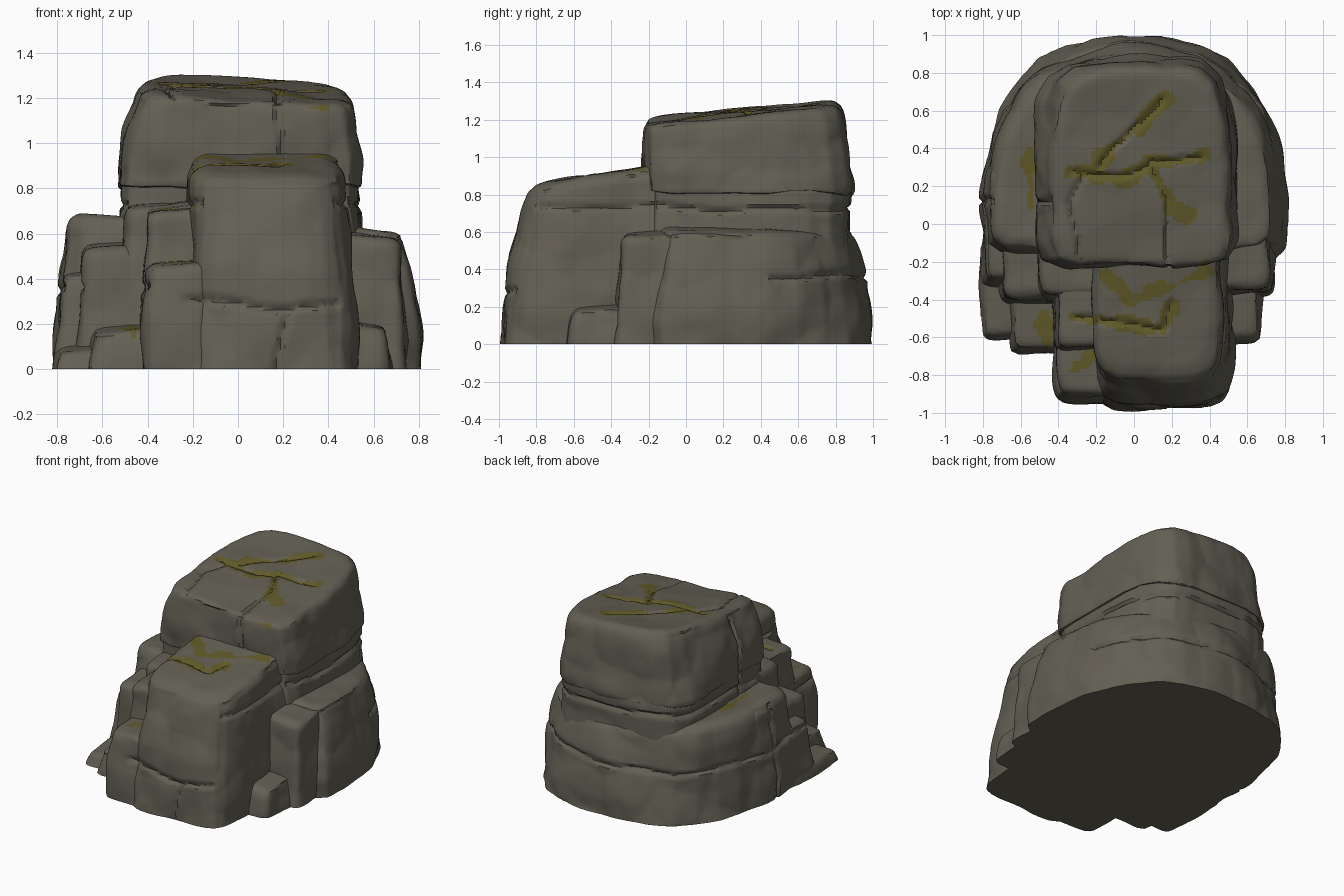
import bpy, bmesh, math
from mathutils import Vector, noise

if "Cube" in bpy.data.objects:
    bpy.data.objects.remove(bpy.data.objects["Cube"])


def material(name, rgb):
    m = bpy.data.materials.new(name)
    m.diffuse_color = (*rgb, 1)
    m.use_nodes = True
    m.node_tree.nodes["Principled BSDF"].inputs["Base Color"].default_value = m.diffuse_color
    return m


STONE = material("grey brown stone", (0.125, 0.115, 0.088))
MOSS = material("olive moss", (0.118, 0.100, 0.022))

# Cracks on upward faces (x, y) and on the front (x, z)
TOP = [
    [(-.33, .27), (-.05, .25), (.08, .31), (.18, .12), (.18, -.2)],
    [(-.18, .3), (-.1, .42), (.06, .55), (.16, .66)],
    [(.08, .33), (.2, .33), (.36, .36)],
    [(-.27, .25), (-.34, .1), (-.28, -.2)],
    [(-.32, -.5), (0, -.53), (.15, -.56), (.2, -.42)],
]
FRONT = [[(-.22, .31), (.2, .28), (.45, .3)], [(.22, .28), (.17, 0)], [(.17, 1.25), (.19, .93)]]
# Ledges that carry moss without a crack
LEDGES = [[(-.15, -.27), (0, -.4), (.2, -.33), (.38, -.24)], [(-.55, .1), (-.54, .4)],
          [(-.47, -.45), (-.46, -.66)], [(-.3, -.76), (-.24, -.72)], [(.18, .1), (.28, .05)]]


def distance(paths, x, y):
    best = 9
    for path in paths:
        for (ax, ay), (bx, by) in zip(path, path[1:]):
            dx, dy = bx - ax, by - ay
            t = min(1, max(0, ((x - ax) * dx + (y - ay) * dy) / (dx * dx + dy * dy)))
            best = min(best, math.hypot(x - ax - t * dx, y - ay - t * dy))
    return best


def crack_distance(p, n):
    """Distance to the nearest crack, chosen by the way the surface faces."""
    x = p.x + .014 * noise.noise(p * 7)
    y = p.y + .014 * noise.noise(p * 7 + Vector((9, 0, 0)))
    z = p.z + .03 * noise.noise(p * 3)
    if n.z > .6:
        return distance(TOP, x, y)
    if n.y < -.6:
        return distance(FRONT, x, z)
    # bedding seams around sides and back, upright joints in the upper block
    seam = abs(z - .73)
    if n.y > .3 or n.x < -.6:
        seam = min(seam, abs(z - .36))
    if n.x < -.5:
        seam = min(seam, abs(y - .12))
    return seam


def outline(mid, front_pow, back_pow, n=36):
    """Unit outline: superellipse with its own corner sharpness front and back."""
    pts = []
    for i in range(n):
        a = math.tau * (i + .5) / n
        c, s = math.cos(a), math.sin(a)
        k = front_pow if s < 0 else back_pow
        r = (abs(c) ** k + abs(s) ** k) ** (-1 / k)
        pts.append((.5 + .5 * c * r, mid + s * r * (mid if s < 0 else 1 - mid)))
    return pts


def rock(name, shape, z0, z1, box, inset, tilt, edge=.05, rough=1.0, voxel=.018):
    """Loft from box to inset box (left, right, front, back), then sculpt."""
    bm = bmesh.new()
    rings = []
    h = z1 - z0
    steps = [(k * (h - edge) / 4, 0) for k in range(5)] + [(h - edge * .3, .3), (h, 1)]
    for dz, cap in steps:
        t = dz / h
        s = t ** 1.6
        e = cap * edge
        xa, xb = box[0] + inset[0] * s + e, box[1] - inset[1] * s - e
        ya, yb = box[2] + inset[2] * s + e, box[3] - inset[3] * s - e
        ring = []
        for u, v in shape:
            x, y = xa + (xb - xa) * u, ya + (yb - ya) * v
            lean = tilt[0] * (x - (xa + xb) / 2) + tilt[1] * (y - (ya + yb) / 2)
            ring.append(bm.verts.new((x, y, z0 + dz + lean * t ** 4)))
        rings.append(ring)
    n = len(shape)
    for a, b in zip(rings, rings[1:]):
        for i in range(n):
            j = (i + 1) % n
            bm.faces.new((a[i], a[j], b[j], b[i]))
    bm.faces.new(rings[0])
    bm.faces.new(rings[-1])
    bmesh.ops.recalc_face_normals(bm, faces=bm.faces[:])
    me = bpy.data.meshes.new(name)
    bm.to_mesh(me)
    bm.free()
    ob = bpy.data.objects.new(name, me)
    bpy.context.collection.objects.link(ob)
    mod = ob.modifiers.new("remesh", 'REMESH')
    mod.mode, mod.voxel_size = 'VOXEL', voxel
    mod = ob.modifiers.new("smooth", 'SMOOTH')
    mod.factor, mod.iterations = .5, 2
    dense = bpy.data.meshes.new_from_object(ob.evaluated_get(bpy.context.evaluated_depsgraph_get()))
    ob.modifiers.clear()
    ob.data = dense
    # chiselled surface and crack grooves
    moved = []
    for v in dense.vertices:
        p, nrm = v.co.copy(), v.normal.copy()
        cell = noise.voronoi(p * 3.2 + Vector((3, 1, 2)))[0]
        amp = rough * (.45 if nrm.z > .6 else 1)
        d = amp * (.022 * noise.noise(p * 2.5) + .045 * (.42 - cell[0]) + .006 * noise.noise(p * 9))
        d -= .022 * max(0, 1 - crack_distance(p, nrm) / .022)
        p += nrm * d
        p.z = max(p.z, 0)
        moved.append(p)
    for v, p in zip(dense.vertices, moved):
        v.co = p
    # moss hugs the cracks and ledges on upward faces
    dense.materials.append(STONE)
    dense.materials.append(MOSS)
    hub = TOP[1:3] + TOP[4:] + [TOP[0][:4]] + LEDGES
    for f in dense.polygons:
        c = f.center
        if f.normal.z > .35 and abs(c.x) < .6:
            wide = .034 + .05 * noise.noise(c * 7) + .012 * noise.noise(c * 25)
            f.material_index = int(distance(hub, c.x, c.y) < wide)
    bpy.ops.object.select_all(action='DESELECT')
    ob.select_set(True)
    bpy.context.view_layer.objects.active = ob
    bpy.ops.object.shade_smooth_by_angle(angle=math.radians(40))


DOME, CAP = outline(.2, 7, 2.4), outline(.4, 9, 4)
BUTTRESS, CHUNK = outline(.3, 4.5, 12), outline(.4, 8, 12)

# Main masses
rock("lower_mass", DOME, -.03, .64, (-.82, .82, -.21, 1), (.07, .09, .07, .11), (-.05, -.04))
rock("middle_layer", CAP, .4, .86, (-.54, .55, -.2, .88), (.02, .02, 0, 0), (0, -.03), .03, .6)
rock("top_block", CAP, .8, 1.245, (-.54, .55, -.23, .89), (.11, .06, .01, .06), (-.06, .1), .04)
rock("front_buttress", BUTTRESS, -.03, .94, (-.22, .53, -1, .2), (.01, .07, .18, 0), (0, .16), .07)

# Stepped chunks: top height and footprint
for name, top, *box in [
    ("left_upper_step", .75, -.53, -.1, -.43, .3),
    ("left_ledge", .73, -.44, -.1, -.7, .1),
    ("left_foot", .49, -.43, -.1, -.95, -.2),
    ("left_block", .56, -.72, -.35, -.43, .1),
    ("left_low_step", .2, -.67, -.3, -.7, 0),
    ("left_outer_stone", .11, -.82, -.55, -.62, 0),
    ("left_outer_block", .44, -.81, -.5, -.34, .2),
    ("left_shoulder", .66, -.79, -.35, -.15, .3),
    ("right_block", .6, .4, .75, -.39, .1),
    ("right_low_stone", .22, .35, .69, -.64, .1),
]:
    lean = -.1 if box[0] > 0 else .08
    rock(name, CHUNK, -.03, top, box, (.03, .03, .05, 0), (lean, .07), .035, .8, .021)
